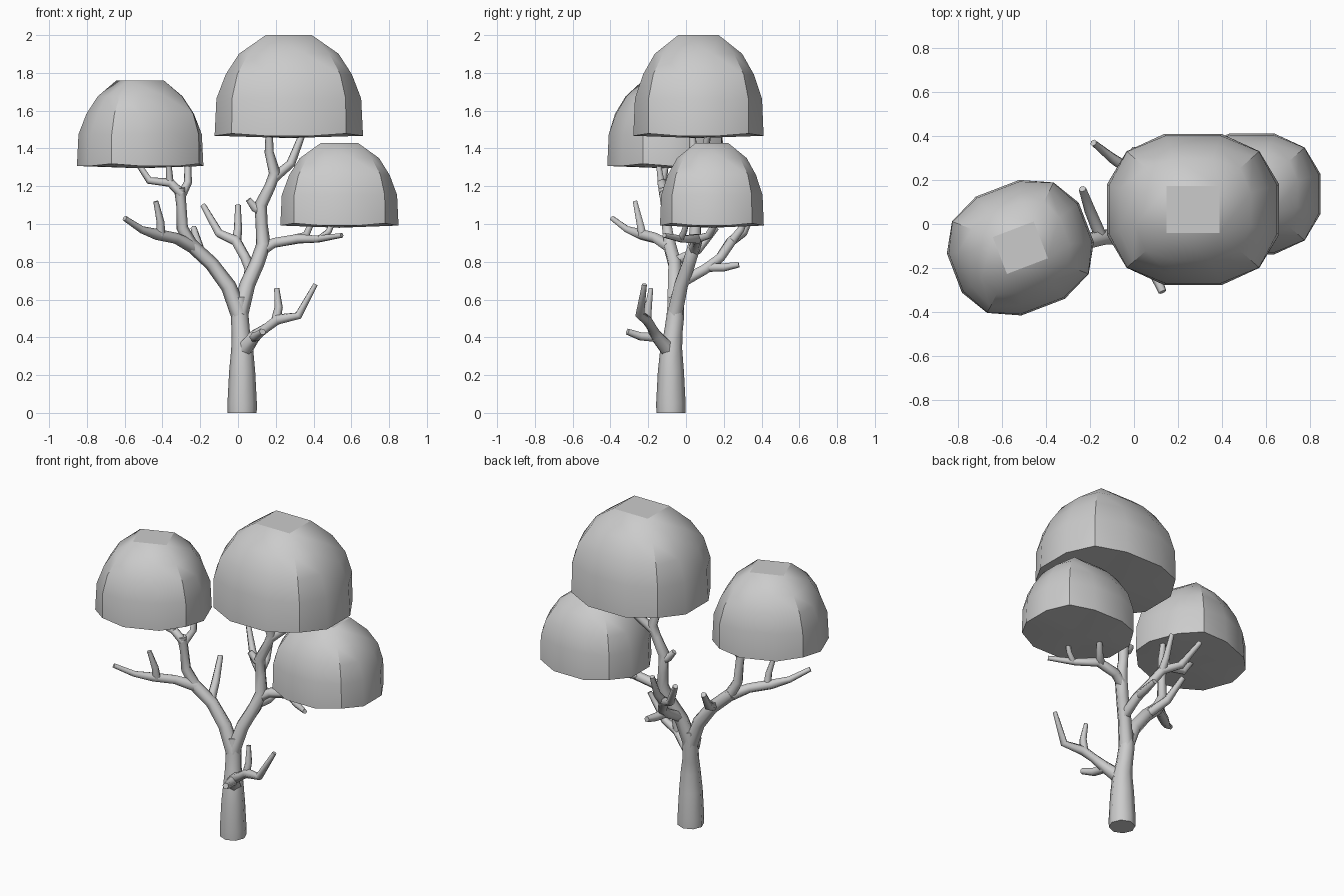
import bpy, bmesh, math
from mathutils import Vector, Matrix


def finish(name, bm, angle):
    bmesh.ops.recalc_face_normals(bm, faces=bm.faces)
    mesh = bpy.data.meshes.new(name)
    bm.to_mesh(mesh)
    bm.free()
    ob = bpy.data.objects.new(name, mesh)
    bpy.context.collection.objects.link(ob)
    bpy.ops.object.select_all(action='DESELECT')
    ob.select_set(True)
    bpy.context.view_layer.objects.active = ob
    bpy.ops.object.shade_smooth_by_angle(angle=math.radians(angle))
    return ob


def tube(name, points, sides=6, fat=1.22):
    """Tapered limb through (x, y, z, radius) points."""
    bm = bmesh.new()
    pos = [Vector(p[:3]) for p in points]
    u = Vector((1, 0, 0))
    rings = []
    for i, p in enumerate(points):
        a, b = pos[max(i - 1, 0)], pos[min(i + 1, len(pos) - 1)]
        t = (b - a).normalized()
        if i == 0 and abs(t.x) > 0.8:
            u = Vector((0, 1, 0))
        u = (u - t * u.dot(t)).normalized()
        v = t.cross(u)
        rings.append([bm.verts.new(pos[i] + p[3] * fat * (u * math.cos(k * math.tau / sides)
                      + v * math.sin(k * math.tau / sides))) for k in range(sides)])
    for r, s in zip(rings, rings[1:]):
        for k in range(sides):
            j = (k + 1) % sides
            bm.faces.new((r[k], r[j], s[j], s[k]))
    bm.faces.new(rings[0])
    bm.faces.new(rings[-1])
    return finish(name, bm, 62)


def canopy(name, center, rx, ry, bottom, top, turn=0):
    """Squarish dome: flat square cap, twelve-sided rings, nearly flat base."""
    bm = bmesh.new()
    quarter = [(1, -.33), (1, .33), (.77, .77)]
    outline = list(quarter)
    for _ in range(3):
        quarter = [(-y, x) for x, y in quarter]
        outline += quarter
    rim = bottom + 0.012
    h = top - rim
    cap = [bm.verts.new((x * .31 * rx, y * .31 * ry, top))
           for x, y in ((1, -1), (1, 1), (-1, 1), (-1, -1))]
    rings = []
    # ring scale, height, extra fullness of the corners
    for s, z, c in ((.67, .815, 1.06), (.85, .61, 1.06), (.975, .37, 1.02), (1, 0, 1)):
        ring = []
        for i, (x, y) in enumerate(outline):
            corner = i % 3 == 2
            k = s * (c if corner else 1)
            lift = 0.012 if corner and z == 0 else 0
            ring.append(bm.verts.new((x * k * rx, y * k * ry, rim + z * h + lift)))
        rings.append(ring)
    bm.faces.new(cap)
    r = rings[0]
    for q in range(4):
        n = (q + 1) % 4
        bm.faces.new((cap[q], r[3 * q], r[3 * q + 1], cap[n]))
        bm.faces.new((cap[n], r[3 * q + 1], r[3 * q + 2], r[(3 * q + 3) % 12]))
    for r, s in zip(rings, rings[1:]):
        for k in range(12):
            j = (k + 1) % 12
            bm.faces.new((r[k], r[j], s[j], s[k]))
    mid = bm.verts.new((0, 0, bottom))
    for k in range(12):
        bm.faces.new((mid, rings[-1][k], rings[-1][(k + 1) % 12]))
    bmesh.ops.transform(bm, verts=bm.verts, matrix=Matrix.Translation((*center, 0))
                        @ Matrix.Rotation(math.radians(turn), 4, 'Z'))
    return finish(name, bm, 33)


# Leaf domes
canopy("top_canopy", (.269, .066), .393, .345, 1.455, 2.0)
canopy("left_canopy", (-.518, -.108), .322, .29, 1.295, 1.76, 21)
canopy("right_canopy", (.537, .137), .313, .275, .98, 1.43)

# Trunk
tube("trunk", [(.022, -.08, 0, .077), (.022, -.08, .05, .078), (.022, -.08, .22, .069),
               (.022, -.078, .34, .058), (.015, -.068, .42, .049), (.01, -.058, .5, .047),
               (.005, -.052, .61, .04)], 8, 1)

# Left limb and its twigs
tube("left_limb", [(.008, -.06, .52, .038), (-.05, -.06, .67, .034), (-.14, -.06, .79, .031),
                   (-.26, -.09, .9, .03)])
tube("left_outer_branch", [(-.24, -.085, .88, .03), (-.33, -.16, .925, .024),
                           (-.43, -.24, .945, .024), (-.51, -.31, .97, .016),
                           (-.6, -.39, 1.03, .012)])
tube("left_outer_twig", [(-.41, -.23, .94, .021), (-.41, -.245, 1.01, .017),
                         (-.435, -.27, 1.12, .011)])
tube("left_upper_branch", [(-.24, -.085, .88, .028), (-.295, -.1, .98, .025),
                           (-.3, -.11, 1.1, .022), (-.31, -.12, 1.19, .024)])
tube("left_upper_twig_a", [(-.3, -.12, 1.16, .021), (-.36, -.13, 1.22, .02),
                           (-.47, -.12, 1.23, .016), (-.55, -.1, 1.35, .011)])
tube("left_upper_twig_b", [(-.36, -.13, 1.21, .017), (-.37, -.15, 1.35, .011)])
tube("left_upper_twig_c", [(-.305, -.115, 1.14, .021), (-.265, -.07, 1.22, .018),
                           (-.265, -.05, 1.35, .013)])
tube("left_back_stub", [(-.15, -.06, .8, .024), (-.2, .06, .86, .021), (-.235, .16, .98, .014)])

# Right limb, rising to the top dome
tube("right_limb", [(.008, -.06, .52, .038), (.05, -.025, .68, .034), (.1, .015, .79, .032),
                    (.135, .045, .89, .032), (.125, .05, 1.0, .026), (.12, .05, 1.1, .028),
                    (.17, .055, 1.2, .024), (.195, .06, 1.27, .026), (.165, .04, 1.38, .02),
                    (.165, .03, 1.5, .015)])
tube("top_twig", [(.185, .06, 1.24, .023), (.28, .09, 1.32, .02), (.35, .12, 1.5, .014)])
tube("top_stub", [(.125, .05, 1.07, .024), (.09, .05, 1.085, .021), (.055, .04, 1.13, .014)])

# Side branch under the right dome
tube("right_side_branch", [(.125, .04, .86, .028), (.19, .055, .9, .024), (.32, .06, .922, .023),
                           (.42, -.02, .92, .017), (.55, -.115, .94, .011)])
tube("right_side_twig_a", [(.43, -.03, .92, .016), (.48, -.01, .96, .014), (.51, .01, 1.03, .011)])
tube("right_side_twig_b", [(.3, .06, .92, .02), (.36, .12, .94, .017), (.4, .17, 1.03, .012)])

# Back branch
tube("back_branch", [(.06, -.01, .7, .028), (.065, .1, .76, .025), (.04, .18, .82, .023),
                     (-.01, .24, .91, .024), (-.1, .3, .95, .02), (-.185, .37, 1.1, .013)])
tube("back_twig", [(-.01, .235, .9, .022), (.0, .29, .97, .018), (0, .34, 1.1, .012)])
tube("back_stub", [(.06, .12, .77, .022), (.075, .2, .77, .02), (.08, .28, .785, .014)])

# Low front branch
tube("low_branch", [(.03, -.09, .33, .038), (.09, -.16, .41, .028), (.15, -.18, .45, .022),
                    (.21, -.21, .495, .024), (.32, -.245, .515, .019), (.41, -.22, .68, .011)])
tube("low_twig", [(.2, -.205, .485, .021), (.215, -.2, .56, .018), (.205, -.185, .66, .011)])
tube("low_stub", [(.085, -.15, .4, .024), (.1, -.24, .405, .02), (.13, -.31, .43, .015)])
